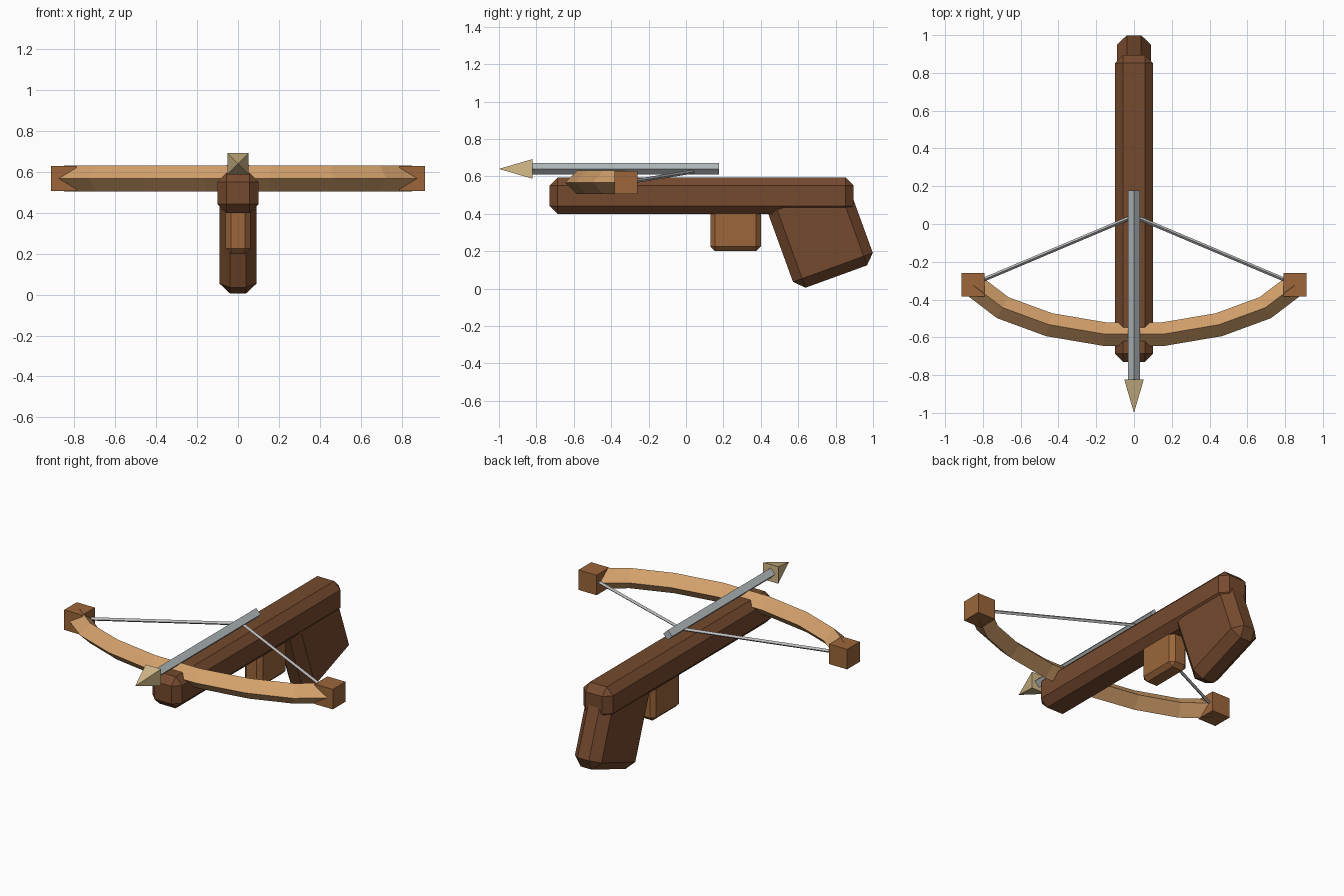
import bpy, bmesh
from math import radians, cos, sin
from mathutils import Vector

cube = bpy.data.objects.get("Cube")
if cube:
    bpy.data.objects.remove(cube, do_unlink=True)


def material(name, srgb):
    lin = [c / 12.92 if c <= 0.04045 else ((c + 0.055) / 1.055) ** 2.4 for c in srgb]
    mat = bpy.data.materials.new(name)
    mat.use_nodes = True
    mat.diffuse_color = (*lin, 1)
    mat.node_tree.nodes["Principled BSDF"].inputs["Base Color"].default_value = (*lin, 1)
    return mat


dark_wood = material("dark wood", (0.46, 0.29, 0.18))
mid_wood = material("medium wood", (0.61, 0.40, 0.23))
light_wood = material("light wood", (0.83, 0.63, 0.42))
steel = material("steel grey", (0.70, 0.73, 0.74))
cord = material("cord grey", (0.74, 0.74, 0.74))
tan = material("tan", (0.83, 0.73, 0.54))


def finish(name, bm, mat):
    bmesh.ops.recalc_face_normals(bm, faces=bm.faces[:])
    mesh = bpy.data.meshes.new(name)
    bm.to_mesh(mesh)
    bm.free()
    mesh.materials.append(mat)
    obj = bpy.data.objects.new(name, mesh)
    bpy.context.collection.objects.link(obj)
    return obj


def box(name, center, size, mat, bevel=0.0, tilt=0.0):
    """Box with flat chamfered edges, tilted about the x axis."""
    bm = bmesh.new()
    bmesh.ops.create_cube(bm, size=1)
    bmesh.ops.scale(bm, vec=size, verts=bm.verts)
    obj = finish(name, bm, mat)
    obj.location = center
    obj.rotation_euler.x = tilt
    if bevel:
        mod = obj.modifiers.new("chamfer", "BEVEL")
        mod.width = bevel
        mod.segments = 1
    return obj


def diamond_sweep(name, path, radius, mat):
    """Diamond section swept along a path, with mitred joints."""
    pts = [Vector(p) for p in path]
    up = Vector((0, 0, 1))
    bm = bmesh.new()
    rings = []
    for i, p in enumerate(pts):
        before = (p - pts[max(i - 1, 0)]).normalized()
        after = (pts[min(i + 1, len(pts) - 1)] - p).normalized()
        tangent = (before + after).normalized()
        side = tangent.cross(up).normalized()
        miter = 1 / max(tangent.dot(after if after.length else before), 0.5)
        offsets = (side * miter, up, -side * miter, -up)
        rings.append([bm.verts.new(p + o * radius) for o in offsets])
    for a, b in zip(rings, rings[1:]):
        for k in range(4):
            n = (k + 1) % 4
            bm.faces.new((a[k], a[n], b[n], b[k]))
    bm.faces.new(rings[0])
    bm.faces.new(rings[-1])
    return finish(name, bm, mat)


# Stock, raked grip and trigger block
box("stock", (0, 0.083, 0.497), (0.2, 1.625, 0.195), dark_wood, 0.043)
tilt = radians(20)
u, v = (0.55 + 1.004) / 2, (-0.214 + 0.28) / 2
box("grip", (0, u * cos(tilt) - v * sin(tilt), u * sin(tilt) + v * cos(tilt)),
    (0.18, 0.454, 0.494), dark_wood, 0.052, tilt)
box("trigger", (0, 0.265, 0.325), (0.12, 0.27, 0.25), mid_wood, 0.025)

# Curved bow limbs, mirrored into one path
half = [(0.155, -0.583), (0.45, -0.533), (0.695, -0.443), (0.85, -0.325)]
bow_z = 0.568
path = [(-x, y, bow_z) for x, y in reversed(half)] + [(x, y, bow_z) for x, y in half]
diamond_sweep("bow", path, 0.0625, light_wood)

# Limb end blocks and string halves
for label, s in (("left", 1), ("right", -1)):
    box(label + "_bow_end", (s * 0.852, -0.322, bow_z), (0.123, 0.123, 0.123), mid_wood)
    diamond_sweep(label + "_string", [(s * 0.852, -0.318, bow_z), (0, 0.042, 0.626)],
                  0.0105, cord)

# Bolt shaft and pyramid head
diamond_sweep("bolt_shaft", [(0, 0.177, 0.64), (0, -0.83, 0.64)], 0.031, steel)
bm = bmesh.new()
base = [bm.verts.new((x * 0.052, -0.822, 0.64 + z * 0.052))
        for x, z in ((-1, -1), (1, -1), (1, 1), (-1, 1))]
tip = bm.verts.new((0, -1, 0.64))
bm.faces.new(base)
for k in range(4):
    bm.faces.new((base[k], base[(k + 1) % 4], tip))
finish("bolt_head", bm, tan)
